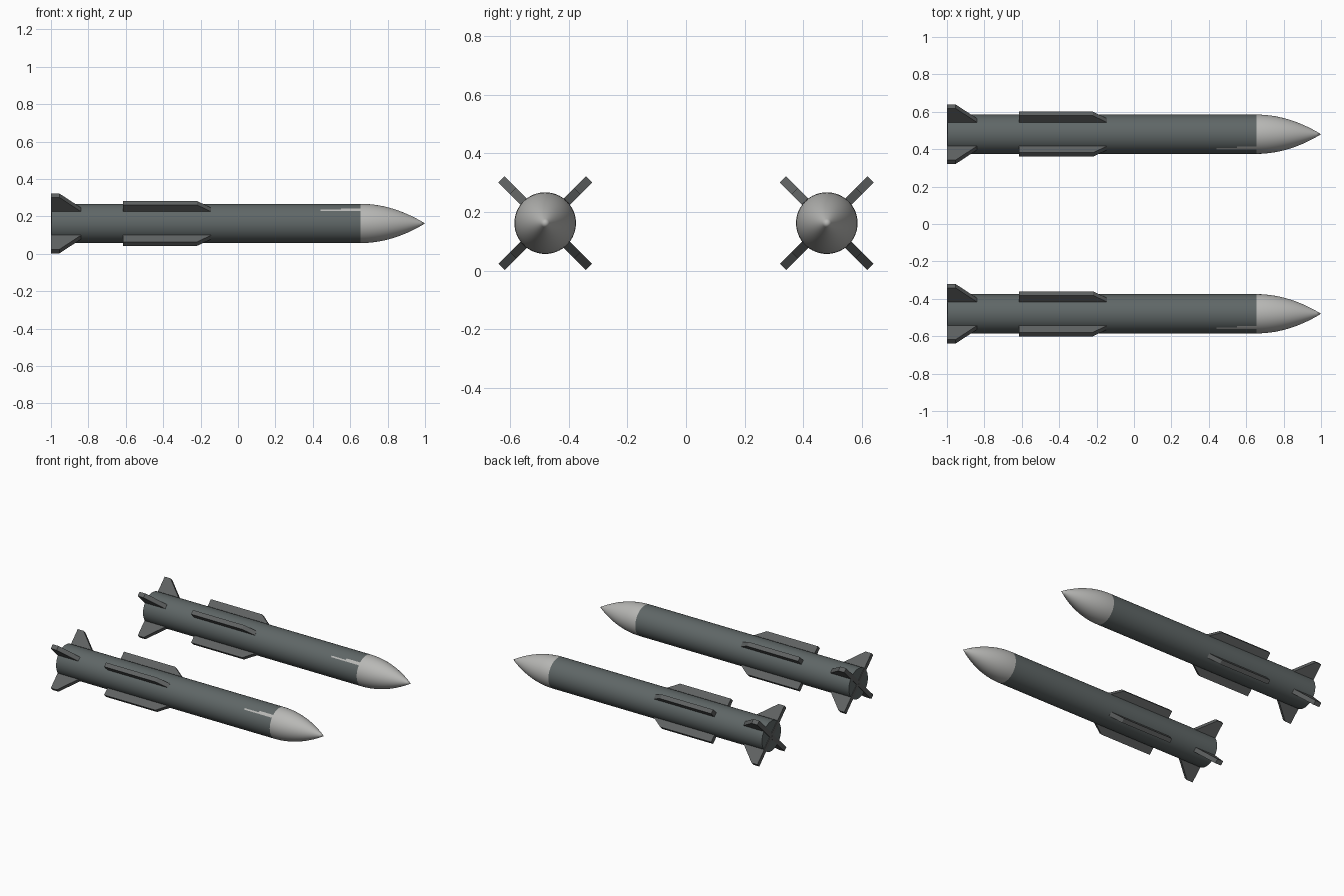
import bpy, bmesh, math
from mathutils import Matrix, Vector

if "Cube" in bpy.data.objects:
    bpy.data.objects.remove(bpy.data.objects["Cube"])

CZ, R, SIDES = 0.162, 0.105, 64


def material(name, col):
    m = bpy.data.materials.new(name)
    m.diffuse_color = (*col, 1)
    m.use_nodes = True
    m.node_tree.nodes["Principled BSDF"].inputs["Base Color"].default_value = m.diffuse_color
    return m


BODY = material("dark slate grey", (0.115, 0.135, 0.135))
NOSE = material("light grey", (0.48, 0.48, 0.465))
FIN = material("charcoal grey", (0.115, 0.122, 0.122))


def finish(name, bm, mats, y):
    bmesh.ops.recalc_face_normals(bm, faces=bm.faces)
    me = bpy.data.meshes.new(name)
    bm.to_mesh(me)
    bm.free()
    for m in mats:
        me.materials.append(m)
    ob = bpy.data.objects.new(name, me)
    ob.location = (0, y, CZ)
    bpy.context.collection.objects.link(ob)
    return ob


def lathe(name, profile, mats, y, rule=None):
    """Spin (x, radius) points round the x axis."""
    bm = bmesh.new()
    rings = []
    for x, r in profile:
        if r == 0:
            rings.append([bm.verts.new((x, 0, 0))] * SIDES)
        else:
            rings.append([bm.verts.new((x, r * math.cos(a), r * math.sin(a)))
                          for a in (2 * math.pi * i / SIDES for i in range(SIDES))])
    for a, b in zip(rings, rings[1:]):
        for i in range(SIDES):
            j = (i + 1) % SIDES
            vs = list(dict.fromkeys((a[i], a[j], b[j], b[i])))
            f = bm.faces.new(vs)
            f.smooth = True
            if rule:
                f.material_index = rule(f.calc_center_median())
    ob = finish(name, bm, mats, y)
    bpy.ops.object.select_all(action='DESELECT')
    ob.select_set(True)
    bpy.context.view_layer.objects.active = ob
    bpy.ops.object.shade_smooth_by_angle(angle=math.radians(35))


def streak(c):
    """Light paint streak running back from the nose on the upper front side."""
    elev = math.degrees(math.atan2(c.z, -c.y))
    if 37 < elev < 43 and c.x > 0.44:
        return 1
    return 1 if 43 < elev < 48 and c.x > 0.55 else 0


def fins(name, outline, thick, y):
    """Four flat plates in an X; the outline is (x, radial distance)."""
    bm = bmesh.new()
    for k in range(4):
        rot = Matrix.Rotation(math.radians(45 + 90 * k), 3, 'X')
        sides = [[bm.verts.new(rot @ Vector((x, r, s * thick / 2))) for x, r in outline]
                 for s in (-1, 1)]
        n = len(outline)
        bm.faces.new(sides[0])
        bm.faces.new(sides[1])
        for i in range(n):
            j = (i + 1) % n
            bm.faces.new((sides[0][i], sides[0][j], sides[1][j], sides[1][i]))
    finish(name, bm, [FIN], y)


nose_profile = [(0.655 + 0.345 * t, R * (1 - t * t)) for t in (i / 14 for i in range(15))]
nose_profile[-1] = (1.0, 0)

for side, y in (("front", -0.48), ("back", 0.48)):
    # tube body with closed tail
    lathe(side + "_missile_body",
          [(-0.997, 0), (-0.997, R), (0.44, R), (0.55, R), (0.655, R)],
          [BODY, NOSE], y, streak)
    # rounded pointed nose
    lathe(side + "_nose_cone", nose_profile, [NOSE], y)
    # swept tail fins, meeting in an X at the rear
    fins(side + "_tail_fins",
         [(-1, 0.004), (-1, 0.211), (-0.955, 0.211), (-0.84, 0.105), (-0.84, 0.004)], 0.03, y)
    # long low mid-body strakes
    fins(side + "_body_strakes",
         [(-0.615, 0.05), (-0.615, 0.155), (-0.22, 0.155), (-0.145, 0.105), (-0.145, 0.05)], 0.03, y)
